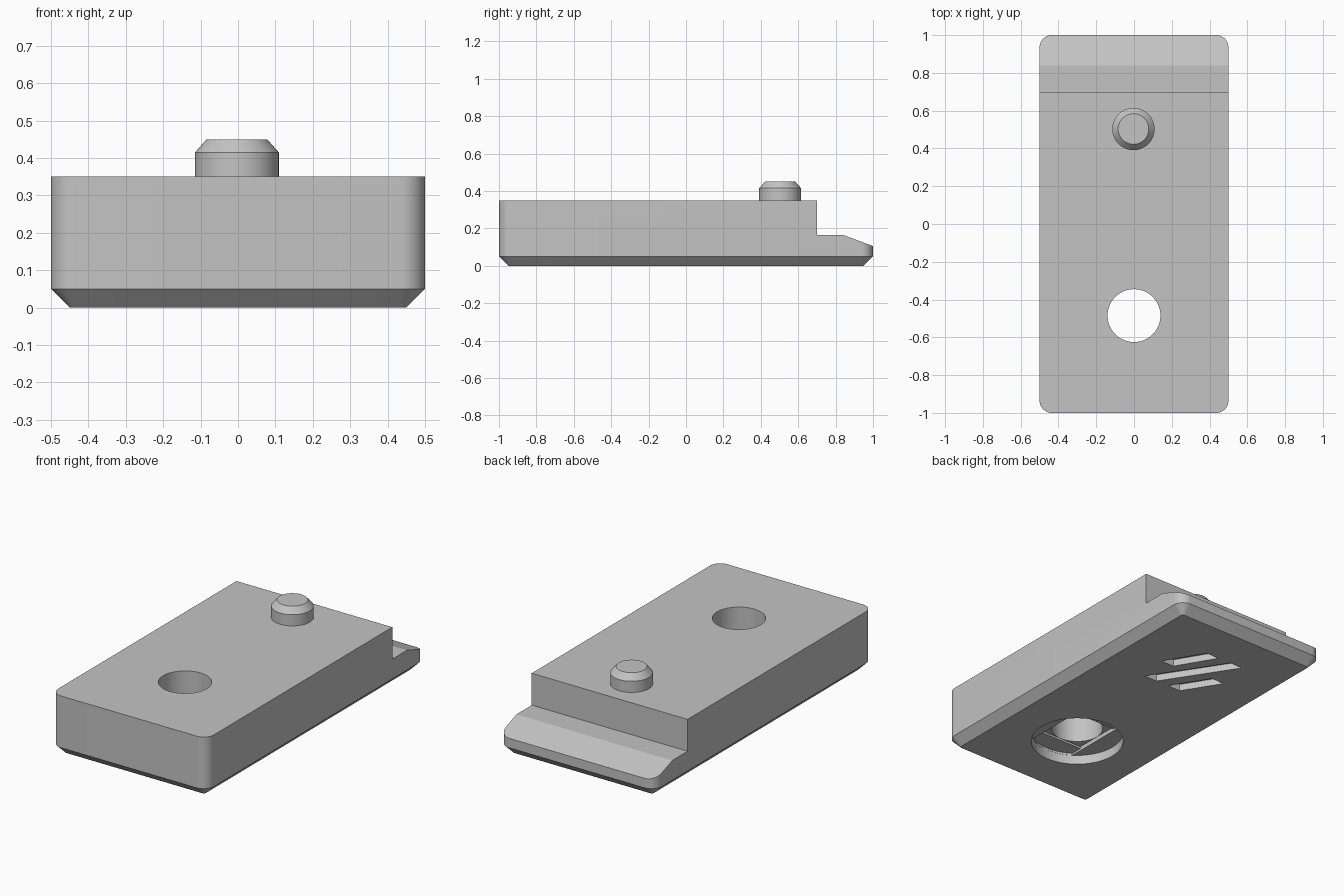
import bpy
import bmesh
from math import cos, sin, pi, radians

cube = bpy.data.objects.get("Cube")
if cube:
    bpy.data.objects.remove(cube, do_unlink=True)

grey = bpy.data.materials.new("plain_grey")
grey.use_nodes = True
grey.diffuse_color = (0.55, 0.55, 0.55, 1)
grey.node_tree.nodes["Principled BSDF"].inputs["Base Color"].default_value = grey.diffuse_color


def loft(name, rings):
    """Solid skinned through rings of equal point count, capped at both ends."""
    bm = bmesh.new()
    loops = [[bm.verts.new(p) for p in ring] for ring in rings]
    for a, b in zip(loops, loops[1:]):
        for i in range(len(a)):
            j = (i + 1) % len(a)
            bm.faces.new((a[i], a[j], b[j], b[i]))
    bm.faces.new(loops[0][::-1])
    bm.faces.new(loops[-1])
    bmesh.ops.recalc_face_normals(bm, faces=bm.faces)
    mesh = bpy.data.meshes.new(name)
    bm.to_mesh(mesh)
    bm.free()
    mesh.materials.append(grey)
    obj = bpy.data.objects.new(name, mesh)
    bpy.context.collection.objects.link(obj)
    return obj


def circle(x, y, r, z, n=64):
    return [(x + r * cos(2 * pi * i / n), y + r * sin(2 * pi * i / n), z) for i in range(n)]


def rounded_rect(hx, hy, r, z, steps=10):
    ring = []
    for k, (sx, sy) in enumerate([(1, 1), (-1, 1), (-1, -1), (1, -1)]):
        for i in range(steps + 1):
            a = (k + i / steps) * pi / 2
            ring.append((sx * (hx - r) + r * cos(a), sy * (hy - r) + r * sin(a), z))
    return ring


def prism(outline, z0, z1):
    return loft("cutter", [[(x, y, z) for x, y in outline] for z in (z0, z1)])


def cut(target, cutter):
    cutter.hide_render = True
    mod = target.modifiers.new("cut", "BOOLEAN")
    mod.operation = "DIFFERENCE"
    mod.solver = "EXACT"
    mod.object = cutter
    bpy.context.view_layer.objects.active = target
    bpy.ops.object.modifier_apply(modifier=mod.name)
    bpy.data.objects.remove(cutter, do_unlink=True)


# Block with rounded corners and a chamfered underside
body = loft("body", [rounded_rect(0.45, 0.95, 0.015, 0),
                     rounded_rect(0.5, 1, 0.065, 0.05),
                     rounded_rect(0.5, 1, 0.065, 0.35)])

# Step at the back that leaves a sloping lip
step = [(0.7, 0.165), (0.84, 0.165), (1, 0.105), (1.1, 0.0675), (1.1, 0.5), (0.7, 0.5)]
cut(body, loft("cutter", [[(x, y, z) for y, z in step] for x in (-0.7, 0.7)]))

# Through hole with a counterbore and two shallow stepped recesses below
hole_y, hole_r, bore_r, bore_depth, ledge = -0.485, 0.14, 0.252, 0.055, 0.012
cut(body, loft("cutter", [circle(0, hole_y, hole_r, z) for z in (-0.1, 0.5)]))
cut(body, loft("cutter", [circle(0, hole_y, bore_r, z) for z in (-0.1, bore_depth)]))
half = hole_r + 0.001
slot = [(max(-half, min(half, x)), y) for x, y, z in circle(0, hole_y, bore_r - 0.001, 0)]
cut(body, prism(slot, -0.1, bore_depth + ledge))
square = [(sx * half, hole_y + sy * half) for sx, sy in [(1, 1), (-1, 1), (-1, -1), (1, -1)]]
cut(body, prism(square, -0.1, bore_depth + 2 * ledge))

# Three slanted grooves in the underside
w = 0.042
for x0, y0, x1, y1 in [(0.133, 0.3, -0.133, 0.71),
                       (0.167, 0.485, 0.033, 0.71),
                       (-0.033, 0.3, -0.167, 0.515)]:
    cut(body, prism([(x0 - w, y0), (x0 + w, y0), (x1 + w, y1), (x1 - w, y1)], -0.1, 0.04))

# Round peg with a chamfered top
peg = loft("peg", [circle(-0.003, 0.503, r, z)
                   for r, z in [(0.112, 0.34), (0.112, 0.415), (0.081, 0.45)]])

# Smooth round walls, crisp edges
for obj in (body, peg):
    bpy.ops.object.select_all(action="DESELECT")
    obj.select_set(True)
    bpy.context.view_layer.objects.active = obj
    bpy.ops.object.shade_smooth_by_angle(angle=radians(20))
